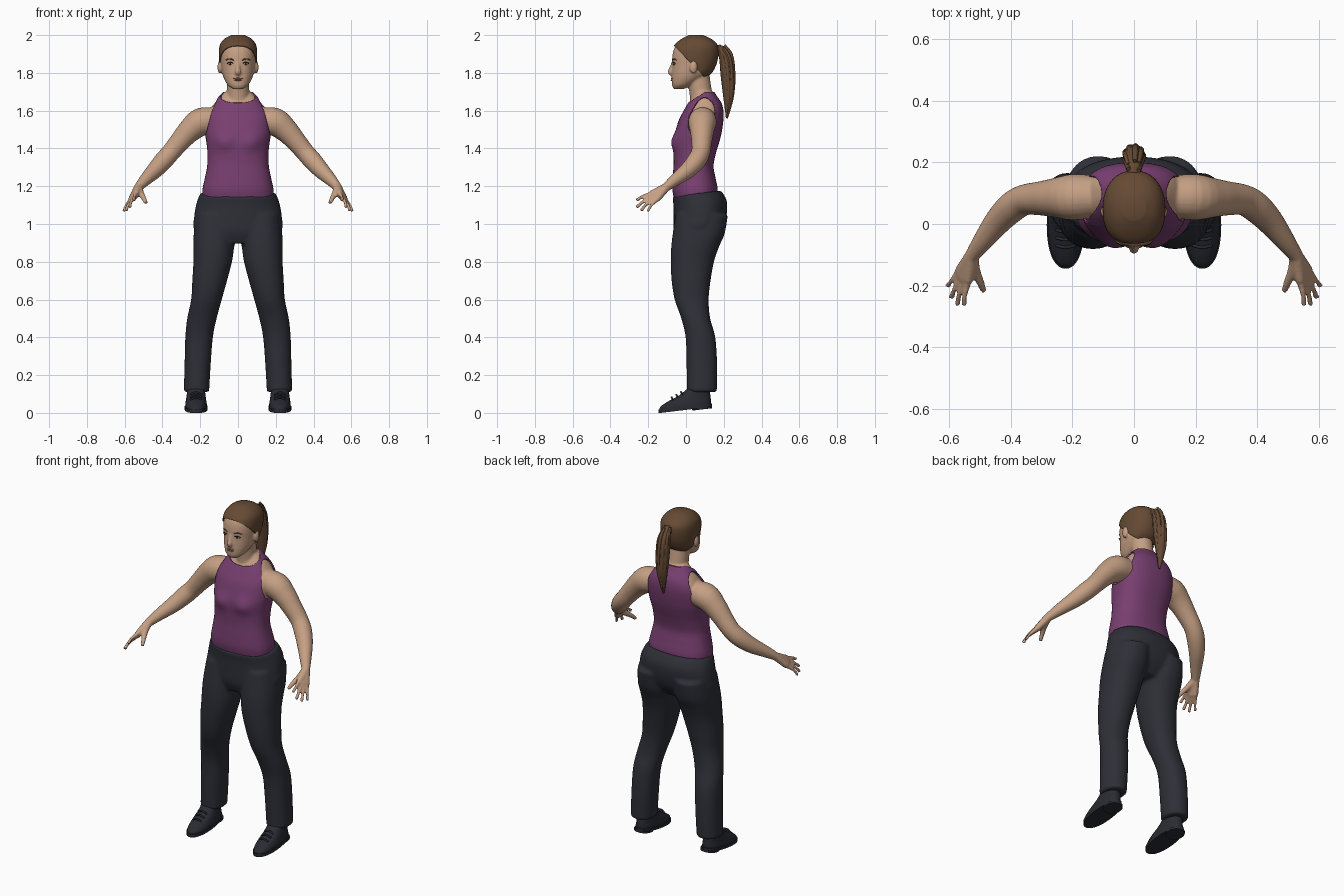
import bpy, bmesh, math
from mathutils import Vector, Quaternion

if "Cube" in bpy.data.objects:
    bpy.data.objects.remove(bpy.data.objects["Cube"], do_unlink=True)


def material(name, *rgb):
    mat = bpy.data.materials.new(name)
    mat.use_nodes = True
    mat.diffuse_color = (*rgb, 1)
    bsdf = next(n for n in mat.node_tree.nodes if n.type == 'BSDF_PRINCIPLED')
    bsdf.inputs["Base Color"].default_value = (*rgb, 1)
    bsdf.inputs["Roughness"].default_value = 0.8
    return mat


skin = material("skin tan", 0.56, 0.35, 0.23)
brown = material("hair brown", 0.13, 0.068, 0.034)
purple = material("top purple", 0.19, 0.05, 0.165)
charcoal = material("trouser charcoal", 0.027, 0.029, 0.038)
leather = material("shoe dark", 0.022, 0.024, 0.032)
lip = material("lip rose", 0.36, 0.17, 0.12)
white = material("eye white", 0.55, 0.5, 0.46)
dark = material("lash dark", 0.03, 0.018, 0.012)


def spline(keys, steps):
    """Smooth interpolation through tuples of numbers."""
    out = []
    for i in range(len(keys) - 1):
        a, b, c, d = (Vector(keys[min(max(j, 0), len(keys) - 1)]) for j in range(i - 1, i + 3))
        for k in range(steps):
            t = k / steps
            out.append(b + (c - a) * t / 2 + (a * 2 - b * 5 + c * 4 - d) * t * t / 2
                       + (b * 3 - a - c * 3 + d) * t ** 3 / 2)
    return out + [Vector(keys[-1])]


def skin_rings(bm, rings):
    loops = [[bm.verts.new(p) for p in ring] for ring in rings]
    n = len(loops[0])
    for low, high in zip(loops, loops[1:]):
        for i in range(n):
            bm.faces.new((low[i], low[(i + 1) % n], high[(i + 1) % n], high[i]))
    bm.faces.new(loops[0][::-1])
    bm.faces.new(loops[-1])


def loft(bm, keys, cx=0, power=2.2, grow=0, tilt=0, steps=5, sides=48):
    """Stack of rounded sections; each key is height, half width, front y, back y, x offset."""
    rings = []
    for key in spline(keys, steps):
        z, half, front, back = key[:4]
        mid = cx + key[4] * math.copysign(1, cx) if len(key) > 4 else cx
        ring = []
        for i in range(sides):
            a = math.tau * i / sides
            c, s = (math.copysign(abs(v) ** (2 / power), v) for v in (math.cos(a), math.sin(a)))
            y = (front + back) / 2 + ((back - front) / 2 + grow) * s
            ring.append((mid + (half + grow) * c, y, z + tilt * y))
        rings.append(ring)
    skin_rings(bm, rings)


def tube(bm, points, mirror=1, steps=4, sides=16):
    """Round limb through points of x, y, z, radius."""
    path = spline([(x * mirror, y, z, r) for x, y, z, r in points], steps)
    rings, q, old = [], Quaternion(), Vector((0, 0, 1))
    for i, p in enumerate(path):
        ahead, behind = path[min(i + 1, len(path) - 1)], path[max(i - 1, 0)]
        t = (ahead.xyz - behind.xyz).normalized()
        q = old.rotation_difference(t) @ q
        old = t
        rings.append([p.xyz + q @ Vector((math.cos(a), math.sin(a), 0)) * p.w
                      for a in (math.tau * k / sides for k in range(sides))])
    skin_rings(bm, rings)


def ball(bm, centre, size):
    verts = bmesh.ops.create_uvsphere(bm, u_segments=16, v_segments=10, radius=1)["verts"]
    for v in verts:
        v.co = Vector(c + s * k for c, s, k in zip(centre, size, v.co))


def cut(bm, point, normal):
    bmesh.ops.bisect_plane(bm, geom=bm.verts[:] + bm.edges[:] + bm.faces[:],
                           plane_co=point, plane_no=normal, clear_outer=True)


def finish(bm, name, mat, voxel=0, thick=0):
    bmesh.ops.recalc_face_normals(bm, faces=bm.faces)
    mesh = bpy.data.meshes.new(name)
    bm.to_mesh(mesh)
    bm.free()
    mesh.materials.append(mat)
    mesh.polygons.foreach_set("use_smooth", [True] * len(mesh.polygons))
    mesh.set_sharp_from_angle(angle=math.radians(50))
    obj = bpy.data.objects.new(name, mesh)
    bpy.context.collection.objects.link(obj)
    if voxel:
        remesh = obj.modifiers.new("merge", 'REMESH')
        remesh.mode, remesh.voxel_size, remesh.use_smooth_shade = 'VOXEL', voxel, True
        soften = obj.modifiers.new("soften", 'SMOOTH')
        soften.factor, soften.iterations = 0.5, 5
    if thick:
        solid = obj.modifiers.new("cloth", 'SOLIDIFY')
        solid.thickness, solid.offset = thick, -1


# Section profiles
torso = [(1.12, .185, -.06, .16), (1.18, .188, -.072, .168), (1.25, .174, -.07, .155),
         (1.31, .163, -.066, .146), (1.38, .162, -.066, .16), (1.43, .167, -.064, .175),
         (1.48, .174, -.058, .188), (1.55, .174, -.038, .198), (1.6, .16, -.012, .198),
         (1.64, .132, .01, .188), (1.675, .102, .03, .165), (1.7, .078, .04, .15)]
skull = [(1.715, .028, -.066, -.01), (1.735, .054, -.074, .03), (1.77, .074, -.076, .09),
         (1.8, .084, -.075, .13), (1.84, .09, -.073, .152), (1.88, .094, -.073, .163),
         (1.92, .094, -.066, .166), (1.95, .086, -.05, .157), (1.975, .064, -.015, .125),
         (1.992, .03, .02, .085)]

# Body: chest, neck, head, arms and hands merged into one skin
bm = bmesh.new()
loft(bm, torso, power=2.4, grow=-.009)
loft(bm, skull)
tube(bm, [(0, .09, 1.58, .068), (0, .08, 1.68, .06), (0, .065, 1.78, .06)], sides=32)
tube(bm, [(0, -.066, 1.86, .009), (0, -.076, 1.83, .011), (0, -.081, 1.805, .016),
          (0, -.07, 1.796, .012)])
wrist = Vector((.527, -.105, 1.195, .023))
tips = [(.55, -.262, 1.125, .01), (.573, -.262, 1.088, .01), (.592, -.238, 1.07, .01),
        (.605, -.202, 1.066, .009)]
for side in (1, -1):
    tube(bm, [(.11, .09, 1.55, .066), (.195, .087, 1.54, .075), (.255, .085, 1.495, .064),
              (.305, .083, 1.44, .055), (.355, .078, 1.38, .05), (.395, .055, 1.335, .05),
              (.44, .01, 1.285, .044), (.49, -.055, 1.235, .033), wrist], side, sides=24)
    for tip in tips:
        tip = Vector(tip)
        knuckle = wrist.lerp(tip, .5)
        knuckle.w = .017
        tube(bm, [wrist, knuckle], side)
        knuckle.w = .0135
        tube(bm, [knuckle, wrist.lerp(tip, .78) + Vector((.004, -.004, .004, -.004)), tip], side)
    tube(bm, [wrist, (.515, -.15, 1.165, .017), (.498, -.19, 1.135, .013),
              (.487, -.218, 1.11, .01)], side)
    ball(bm, (.097 * side, .04, 1.83), (.012, .02, .034))
finish(bm, "body", skin, voxel=.006)

# Tank top, with neck and arm openings cut
bm = bmesh.new()
loft(bm, torso, power=2.4, sides=72)
for v in bm.verts:
    if v.co.y < .03:
        v.co.y -= .02 * math.exp(-((abs(v.co.x) - .075) / .055) ** 2 - ((v.co.z - 1.435) / .045) ** 2)
cut(bm, (0, 0, 1.635), (0, -.05, .08))
for side in (1, -1):
    cut(bm, (.172 * side, 0, 1.47), (.13 * side, 0, .034))
    cut(bm, (.138 * side, 0, 1.6), (.07 * side, 0, .032))
finish(bm, "tank_top", purple, thick=.008)

# Trousers: hips and two legs merged
bm = bmesh.new()
loft(bm, [(1.155, .2, -.072, .185), (1.1, .22, -.066, .215), (1.03, .232, -.066, .216),
          (.96, .23, -.062, .195), (.9, .14, -.04, .15)], tilt=.12)
leg = [(1.05, .108, -.055, .222, .115), (.95, .112, -.07, .205, .122), (.88, .108, -.078, .175, .128),
       (.8, .102, -.081, .148, .134), (.7, .092, -.076, .13, .15), (.6, .081, -.06, .12, .167),
       (.5, .078, -.025, .128, .191), (.4, .073, -.002, .155, .206), (.25, .069, .003, .165, .214),
       (.11, .067, .006, .163, .22)]
for side in (1e-6, -1e-6):
    loft(bm, leg, cx=side)
finish(bm, "trousers", charcoal, voxel=.009)

# Shoes with soles, heels and laces
for side, label in ((1, "left"), (-1, "right")):
    x = .222 * side
    bm = bmesh.new()
    loft(bm, [(.02, .056, -.138, .132), (.045, .057, -.138, .132), (.07, .053, -.1, .13),
              (.095, .049, -.04, .127), (.13, .047, .012, .125)], cx=x, tilt=.12)
    finish(bm, label + "_shoe", leather)
    bm = bmesh.new()
    loft(bm, [(.016, .06, -.145, .138), (.034, .061, -.145, .138)], cx=x, tilt=.12, steps=1)
    loft(bm, [(.008, .05, .035, .138), (.02, .052, .03, .138)], cx=x, tilt=.12, steps=1)
    finish(bm, label + "_sole", leather)
    bm = bmesh.new()
    for k in range(3):
        y, z = -.07 + .025 * k, .082 + .014 * k
        tube(bm, [(x - .03, y, z - .012, .005), (x, y - .006, z, .005), (x + .03, y, z - .012, .005)])
    finish(bm, label + "_laces", leather)

# Hair cap and ponytail strands
bm = bmesh.new()
loft(bm, skull, grow=.007)
for v in bm.verts:
    v.co.z += .008 * max(0, (v.co.z - 1.9) / .1)
cut(bm, (0, -.05, 1.93), (0, -.72, -.7))
finish(bm, "hair", brown, thick=.006)
bm = bmesh.new()
tail = [(0, .15, 1.92, .026), (0, .185, 1.922, .024), (0, .212, 1.87, .034), (0, .222, 1.78, .036),
        (0, .226, 1.69, .03), (0, .222, 1.62, .018), (0, .216, 1.56, .005)]
tube(bm, tail)
for k in range(9):
    a = math.tau * k / 9
    strand = [(p[3] * .8 * math.cos(a), p[1] + p[3] * .8 * math.sin(a), p[2] + .012 * (k % 3),
               p[3] * .3) for p in tail[1:]]
    tube(bm, strand, sides=8)
finish(bm, "ponytail", brown)

# Face details
parts = {"eyes": white, "irises": dark, "lashes": dark, "brows": brown, "lips": lip}
meshes = {name: bmesh.new() for name in parts}
for side in (1, -1):
    ball(meshes["eyes"], (.041 * side, -.061, 1.848), (.014, .007, .006))
    ball(meshes["irises"], (.041 * side, -.066, 1.848), (.0055, .004, .0055))
    tube(meshes["lashes"], [(.025, -.068, 1.851, .002), (.041, -.068, 1.856, .003),
                            (.058, -.058, 1.85, .002)], side, sides=8)
    tube(meshes["brows"], [(.022, -.07, 1.868, .003), (.045, -.064, 1.874, .0035),
                           (.064, -.051, 1.868, .002)], side, sides=8)
ball(meshes["lips"], (0, -.073, 1.77), (.026, .007, .005))
ball(meshes["lips"], (0, -.073, 1.762), (.021, .008, .005))
for name, mat in parts.items():
    finish(meshes[name], name, mat)
